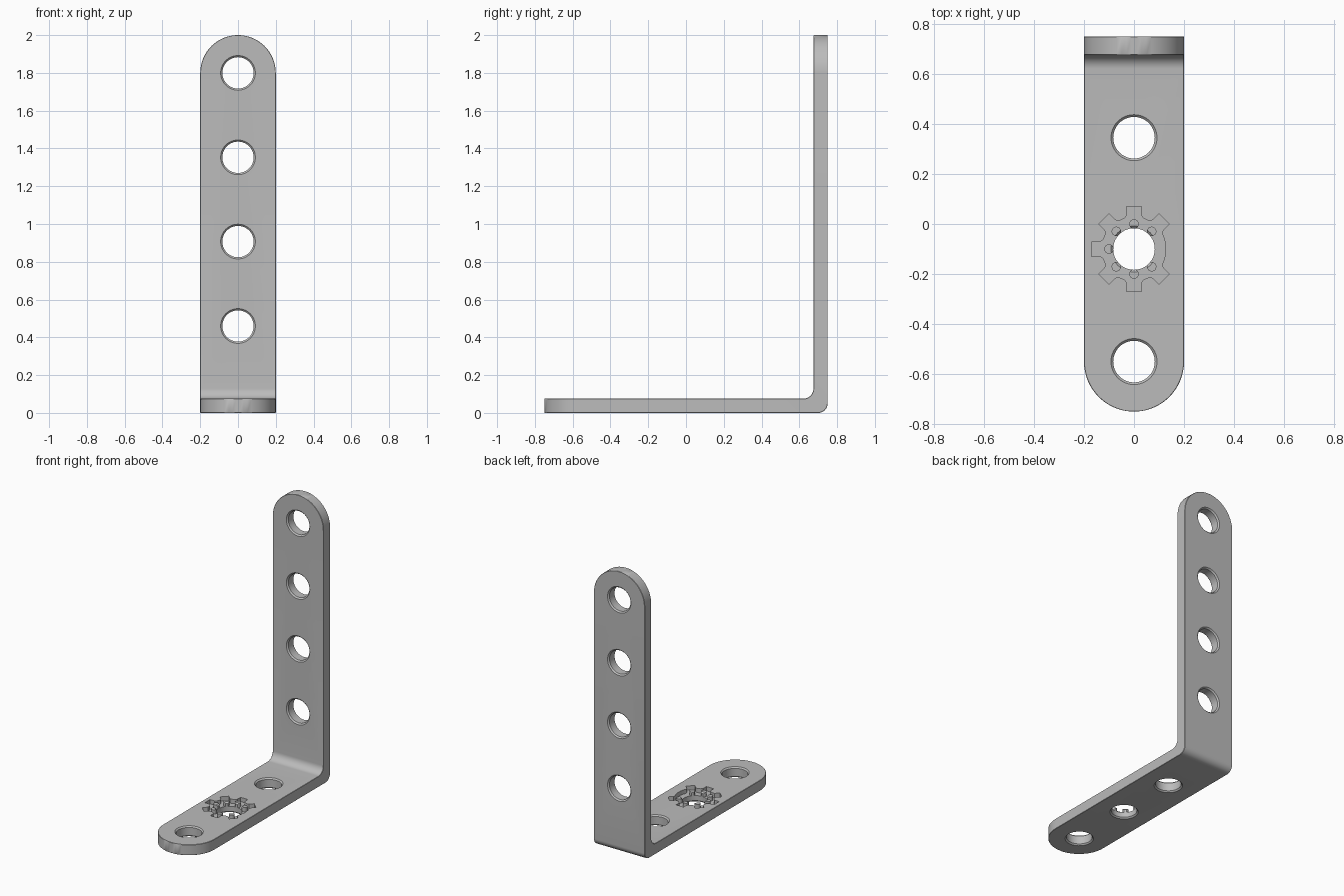
import bpy, bmesh
from math import sin, cos, pi, radians
from mathutils import Matrix, Vector

if "Cube" in bpy.data.objects:
    bpy.data.objects.remove(bpy.data.objects["Cube"], do_unlink=True)

HALF, LENGTH, HEIGHT, THICK = 0.2, 0.75, 2.0, 0.075
HOLE, RIM = 0.083, 0.009

grey = bpy.data.materials.new("plain grey")
grey.use_nodes = True
grey.diffuse_color = (0.5, 0.5, 0.5, 1)
grey.node_tree.nodes["Principled BSDF"].inputs["Base Color"].default_value = (0.5, 0.5, 0.5, 1)


def loft(name, loops):
    """Skin a closed solid through loops that have equal point counts."""
    bm = bmesh.new()
    rings = [[bm.verts.new(p) for p in loop] for loop in loops]
    for a, b in zip(rings, rings[1:]):
        for i in range(len(a)):
            j = (i + 1) % len(a)
            bm.faces.new((a[i], a[j], b[j], b[i]))
    bm.faces.new(rings[0])
    bm.faces.new(rings[-1])
    bmesh.ops.dissolve_limit(bm, angle_limit=radians(0.5), verts=bm.verts, edges=bm.edges)
    bmesh.ops.recalc_face_normals(bm, faces=bm.faces)
    mesh = bpy.data.meshes.new(name)
    bm.to_mesh(mesh)
    bm.free()
    mesh.materials.append(grey)
    ob = bpy.data.objects.new(name, mesh)
    bpy.context.collection.objects.link(ob)
    return ob


def apply(ob, mod):
    bpy.ops.object.select_all(action="DESELECT")
    bpy.context.view_layer.objects.active = ob
    ob.select_set(True)
    bpy.ops.object.modifier_apply(modifier=mod.name)


def cut(ob, cutter):
    mod = ob.modifiers.new("cut", "BOOLEAN")
    mod.operation, mod.solver, mod.object = "DIFFERENCE", "EXACT", cutter
    apply(ob, mod)
    bpy.data.objects.remove(cutter, do_unlink=True)


def circle(r, z, n=48):
    return [Vector((r * cos(2 * pi * i / n), r * sin(2 * pi * i / n), z)) for i in range(n)]


def hole_cutter(place):
    """Round hole flared at both faces of the strip."""
    h, e = THICK / 2, 0.02
    steps = [(HOLE + RIM + e, -h - e), (HOLE, -h + RIM), (HOLE, h - RIM), (HOLE + RIM + e, h + e)]
    return loft("hole_cutter", [[place @ p for p in circle(r, z)] for r, z in steps])


# Bent strip: stations of (outer point, inner point, half width) in the side plane
ARC = 16
turns = [pi / 2 * i / (ARC - 0.5) for i in range(ARC)]
stations = []
for a in reversed(turns):
    y = -LENGTH + HALF * (1 - sin(a))
    stations.append(((y, 0), (y, THICK), HALF * cos(a)))
for i in range(11):
    a = -pi / 2 + pi / 2 * i / 10
    stations.append(((0.7 + 0.05 * cos(a), 0.05 + 0.05 * sin(a)),
                     (0.62 + 0.055 * cos(a), 0.13 + 0.055 * sin(a)), HALF))
for a in turns:
    z = HEIGHT - HALF * (1 - sin(a))
    stations.append(((LENGTH, z), (LENGTH - THICK, z), HALF * cos(a)))
bracket = loft("angle_bracket", [
    [(-w, *o), (w, *o), (w, *n), (-w, *n)] for o, n, w in stations])

# Chamfer along the outline
bevel = bracket.modifiers.new("chamfer", "BEVEL")
bevel.width, bevel.segments = 0.009, 1
bevel.limit_method, bevel.angle_limit = "ANGLE", radians(40)
apply(bracket, bevel)

# Gear-shaped recess with round pins left standing on its floor
outline = []
for k in range(8):
    turn = Matrix.Rotation(k * pi / 4, 3, "Z")
    if k:
        shape = [(0.122, -0.038), (0.134, -0.029), (0.17, -0.029),
                 (0.17, 0.029), (0.134, 0.029), (0.122, 0.038)]
    else:
        shape = [(0.122, -0.038), (0.126, -0.013), (0.126, 0.013), (0.122, 0.038)]
    outline += [turn @ Vector((x, y, 0)) for x, y in shape]
centre = Vector((0, -0.1, 0))
recess = loft("recess_cutter", [[p + centre + Vector((0, 0, z)) for p in outline]
                                for z in (THICK - 0.03, THICK + 0.03)])
for k in range(1, 8):
    spot = centre + Vector((0.1 * cos(k * pi / 4), 0.1 * sin(k * pi / 4), 0))
    cut(recess, loft("pin", [[p + spot for p in circle(0.019, z, 16)] for z in (0, 0.2)]))
cut(bracket, recess)

# Bolt holes through the foot and the upright
for y in (-0.55, -0.1, 0.345):
    cut(bracket, hole_cutter(Matrix.Translation((0, y, THICK / 2))))
for z in (0.46, 0.907, 1.353, 1.8):
    cut(bracket, hole_cutter(Matrix.Translation((0, LENGTH - THICK / 2, z))
                             @ Matrix.Rotation(pi / 2, 4, "X")))

bpy.ops.object.select_all(action="DESELECT")
bpy.context.view_layer.objects.active = bracket
bracket.select_set(True)
bpy.ops.object.shade_smooth_by_angle(angle=radians(30))
